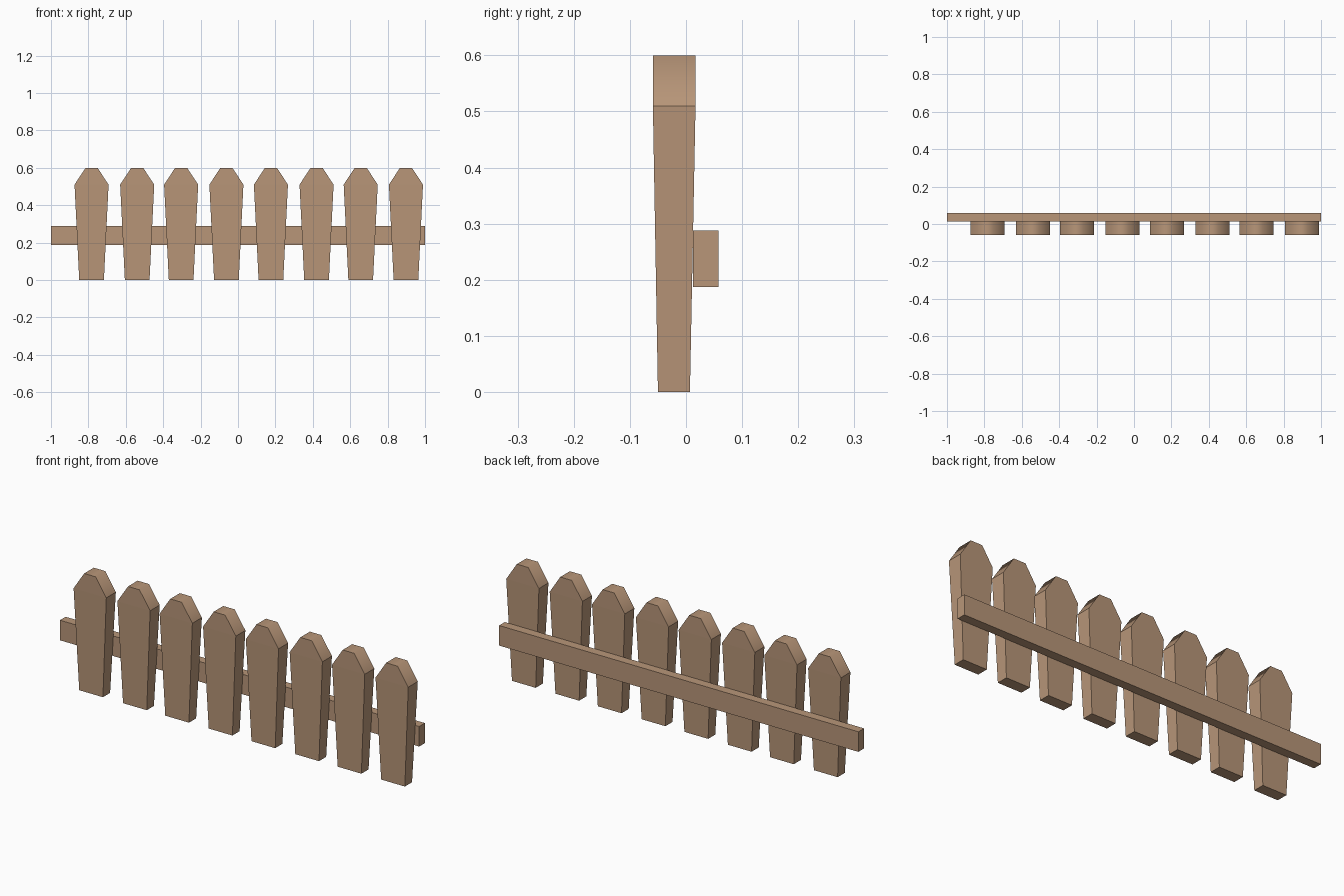
import bpy, bmesh

if "Cube" in bpy.data.objects:
    bpy.data.objects.remove(bpy.data.objects["Cube"])

wood = bpy.data.materials.new("warm wood")
wood.diffuse_color = (0.48, 0.305, 0.19, 1)
wood.use_nodes = True
wood.node_tree.nodes["Principled BSDF"].inputs["Base Color"].default_value = wood.diffuse_color


def finish(name, bm):
    bmesh.ops.recalc_face_normals(bm, faces=bm.faces)
    me = bpy.data.meshes.new(name)
    bm.to_mesh(me)
    bm.free()
    me.materials.append(wood)
    ob = bpy.data.objects.new(name, me)
    bpy.context.collection.objects.link(ob)
    return ob


# half width, front y, back y, z of each picket level
LEVELS = [(0.066, -0.050, 0.007, 0.0),
          (0.091, -0.059, 0.017, 0.51),
          (0.032, -0.059, 0.017, 0.60)]


def picket(name, x):
    bm = bmesh.new()
    rows = []
    for w, y0, y1, z in LEVELS:
        left = [(x - w, y, z) for y in (y0, y1)]
        right = [(x + w, y, z) for y in (y1, y0)]
        rows.append([bm.verts.new(p) for p in left + right])
    for a, b in zip(rows, rows[1:]):
        for i in range(4):
            j = (i + 1) % 4
            bm.faces.new((a[i], a[j], b[j], b[i]))
    bm.faces.new(rows[0])
    cap = bm.faces.new(rows[2])
    # softly shaded cap, sharp everywhere else
    bm.normal_update()
    for f in bm.faces:
        f.smooth = f is cap or (f.calc_center_median().z > 0.52 and abs(f.normal.x) > 0.5)
    for e in bm.edges:
        e.smooth = all(f.smooth for f in e.link_faces)
    finish(name, bm)


# row of pickets
for n, x in enumerate((-0.783, -0.539, -0.304, -0.062, 0.176, 0.42, 0.656, 0.898)):
    picket(f"picket_{n + 1}", x)

# back rail
bm = bmesh.new()
bmesh.ops.create_cube(bm, size=1)
for v in bm.verts:
    v.co.x *= 2
    v.co.y = 0.035 + v.co.y * 0.045
    v.co.z = 0.2375 + v.co.z * 0.101
finish("back_rail", bm)
